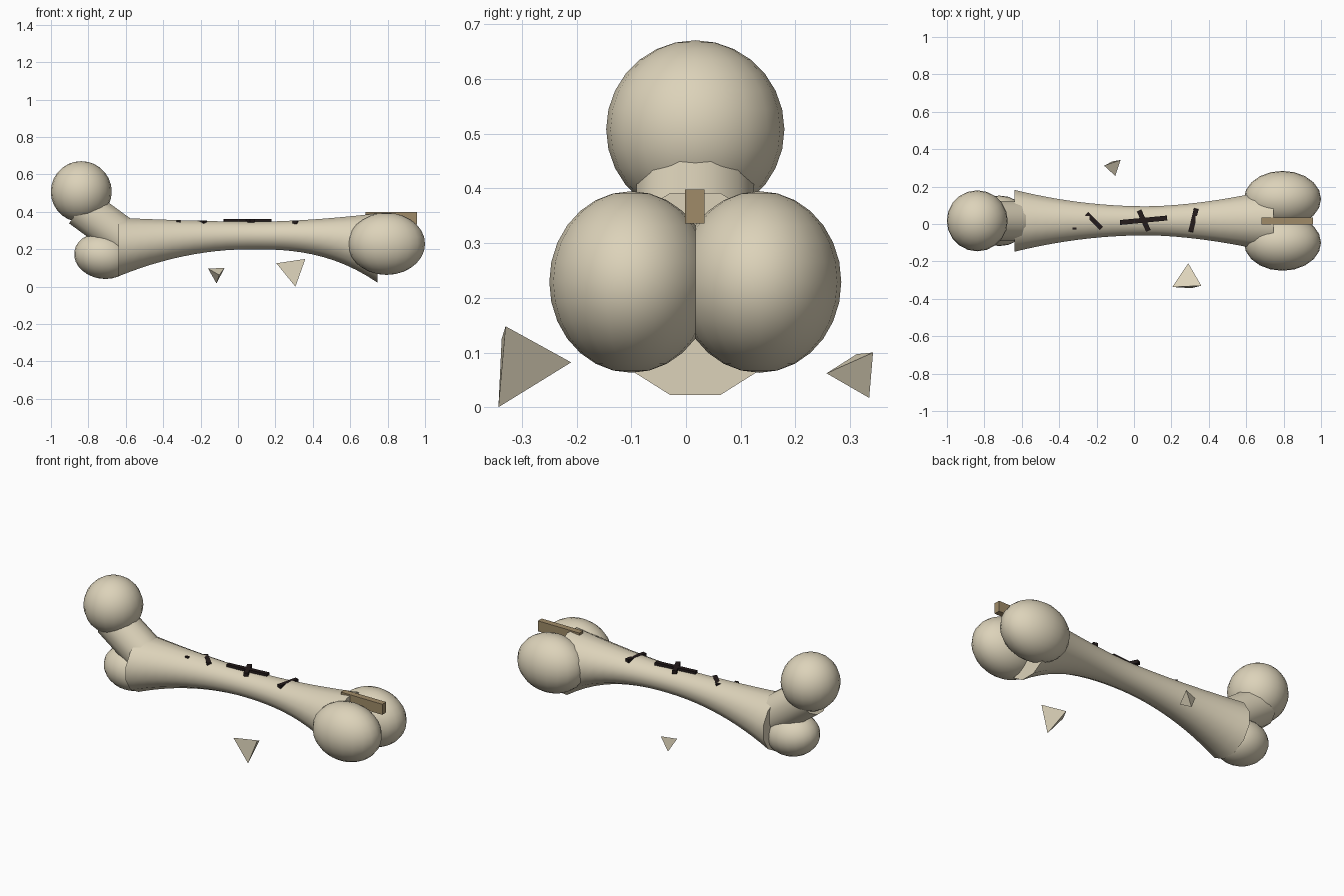
import bpy, bmesh, math
from mathutils import Vector, Matrix

cube = bpy.data.objects.get("Cube")
if cube:
    bpy.data.objects.remove(cube, do_unlink=True)

MID_Y = 0.017


def material(name, rgb):
    m = bpy.data.materials.new(name)
    m.use_nodes = True
    m.diffuse_color = (*rgb, 1)
    m.node_tree.nodes["Principled BSDF"].inputs["Base Color"].default_value = (*rgb, 1)
    return m


bone = material("pale bone", (0.72, 0.65, 0.49))
brown = material("dry brown", (0.35, 0.26, 0.14))
dark = material("crack dark", (0.017, 0.011, 0.011))


def make(name, bm, mat, smooth=None):
    bmesh.ops.recalc_face_normals(bm, faces=bm.faces)
    mesh = bpy.data.meshes.new(name)
    bm.to_mesh(mesh)
    bm.free()
    mesh.materials.append(mat)
    ob = bpy.data.objects.new(name, mesh)
    bpy.context.collection.objects.link(ob)
    if smooth:
        bpy.ops.object.select_all(action="DESELECT")
        ob.select_set(True)
        bpy.context.view_layer.objects.active = ob
        bpy.ops.object.shade_smooth_by_angle(angle=math.radians(smooth))
    return ob


def ellipsoid(name, centre, radii, tilt=0):
    bm = bmesh.new()
    bmesh.ops.create_uvsphere(bm, u_segments=20, v_segments=14, radius=1)
    bm.transform(Matrix.Translation(centre) @ Matrix.Rotation(tilt, 4, "Y")
                 @ Matrix.Diagonal((*radii, 1)))
    return make(name, bm, bone, 40)


def box(name, centre, size, mat, turn=0):
    bm = bmesh.new()
    bmesh.ops.create_cube(bm, size=1)
    bm.transform(Matrix.Translation(centre) @ Matrix.Rotation(turn, 4, "Z")
                 @ Matrix.Diagonal((*size, 1)))
    return make(name, bm, mat)


def loft(name, rings):
    bm = bmesh.new()
    loops = [[bm.verts.new(p) for p in ring] for ring in rings]
    for a, b in zip(loops, loops[1:]):
        for i in range(len(a)):
            j = (i + 1) % len(a)
            bm.faces.new((a[i], a[j], b[j], b[i]))
    bm.faces.new(loops[0])
    bm.faces.new(loops[-1])
    return make(name, bm, bone, 40)


# Twelve-sided shaft, flared towards both ends and arched underneath
def shaft_ring(x):
    waist = 0.07
    if x < waist:
        t = (waist - x) / (waist + 0.64)
        half_y = 0.0775 + 0.088 * t ** 2
        bottom, top = 0.2 - 0.145 * t ** 2, 0.347 + 0.021 * t ** 1.5
    else:
        t = (x - waist) / (0.745 - waist)
        half_y = 0.0775 + 0.092 * t ** 1.7
        bottom, top = 0.2 - 0.178 * t ** 2.6, 0.347 + 0.045 * t ** 1.8
    flat = math.cos(math.pi / 12)
    ring = []
    for k in range(12):
        a = math.pi * (2 * k + 1) / 12
        ring.append((x, MID_Y + half_y / flat * math.sin(a),
                     (top + bottom) / 2 + (top - bottom) / 2 / flat * math.cos(a)))
    return ring


loft("shaft", [shaft_ring(-0.64 + 1.385 * i / 24) for i in range(25)])

# Ball head, neck and the lower knob beside it
ellipsoid("ball_head", (-0.838, MID_Y, 0.508), (0.163,) * 3)
ellipsoid("lower_knob", (-0.72, MID_Y, 0.165), (0.157, 0.135, 0.123), 0.15)

start, end = Vector((-0.84, MID_Y, 0.425)), Vector((-0.58, MID_Y, 0.235))
up = Vector((0.59, 0, 0.807))
side = Vector((0, 1, 0))
loft("neck", [[p + 0.111 * (up * math.cos(a) + side * math.sin(a))
               for a in (math.pi * (2 * k + 1) / 12 for k in range(12))]
              for p in (start, end)])

# Twin rounded knobs at the other end
for label, s in (("left", 1), ("right", -1)):
    ellipsoid(f"end_knob_{label}", (0.794, MID_Y + s * 0.117, 0.229), (0.206, 0.15, 0.166))

# Brown splint between the knobs
box("splint", (0.82, 0.016, 0.367), (0.275, 0.036, 0.063), brown)

# Dark cracks lying on top of the shaft
cracks = [
    ((-0.254, 0.056), (-0.174, -0.024), 0.343),
    ((-0.075, 0.008), (0.177, 0.032), 0.353),
    ((0.027, 0.072), (0.077, -0.036), 0.353),
    ((0.333, 0.082), (0.303, -0.042), 0.345),
    ((-0.33, -0.024), (-0.308, -0.024), 0.344),
]
for i, (a, b, z) in enumerate(cracks):
    d = Vector(b) - Vector(a)
    width = min(0.026, d.length * 0.6)
    box(f"crack_{i + 1}", ((a[0] + b[0]) / 2, (a[1] + b[1]) / 2, z),
        (d.length, width, 0.02), dark, math.atan2(d.y, d.x))


# Loose four-sided chips
def chip(name, points):
    bm = bmesh.new()
    v = [bm.verts.new(p) for p in points]
    for skip in range(4):
        bm.faces.new([v[i] for i in range(4) if i != skip])
    make(name, bm, bone)


chip("front_chip", [(0.205, -0.337, 0.125), (0.36, -0.33, 0.148),
                    (0.307, -0.343, 0.0), (0.29, -0.21, 0.082)])
chip("back_chip", [(-0.072, 0.342, 0.1), (-0.16, 0.312, 0.097),
                   (-0.115, 0.335, 0.017), (-0.1, 0.257, 0.062)])
